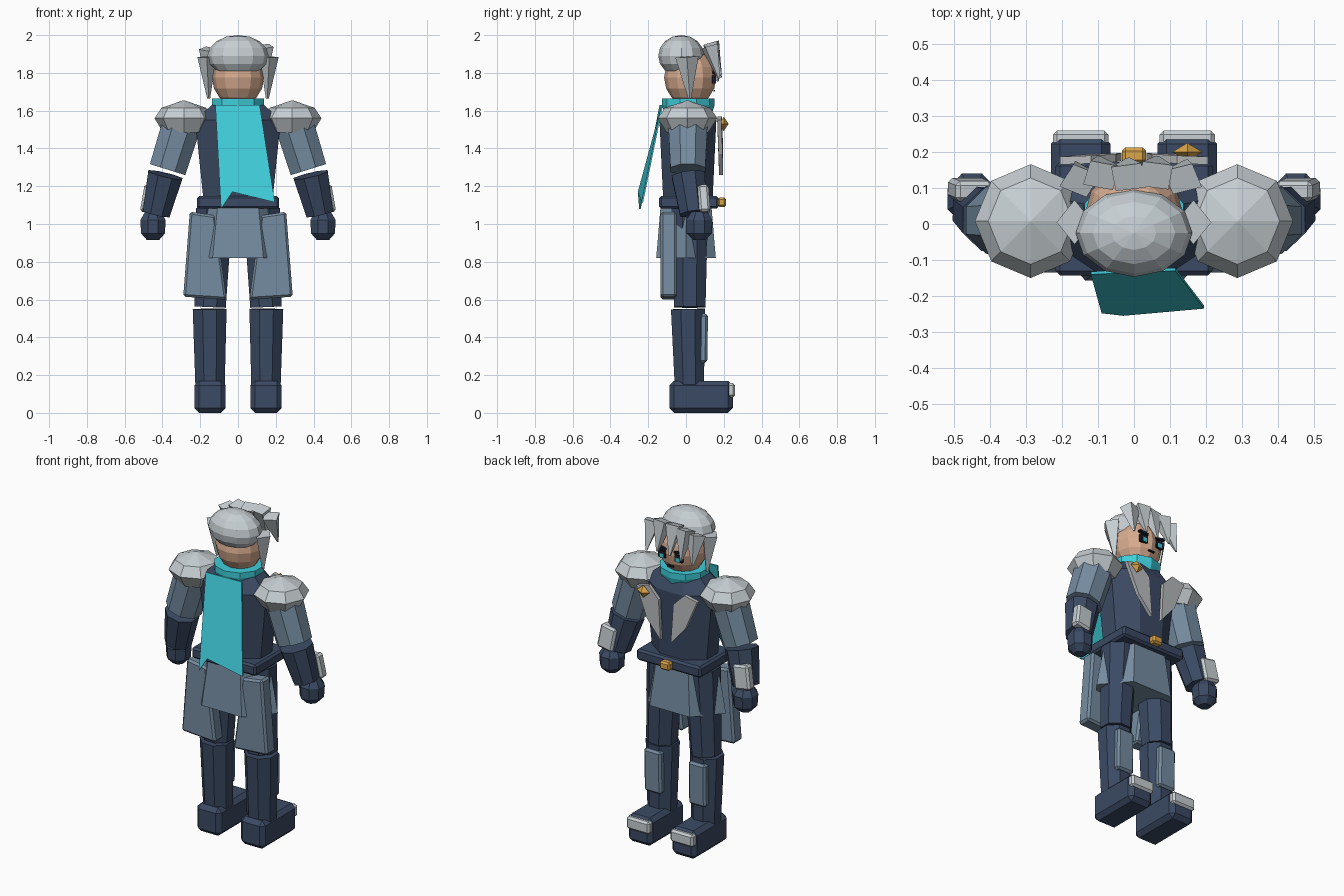
import bpy, bmesh
from math import sin, cos, pi, radians
from mathutils import Vector, Matrix

if "Cube" in bpy.data.objects:
    bpy.data.objects.remove(bpy.data.objects["Cube"])


def material(name, rgb):
    m = bpy.data.materials.new(name)
    m.diffuse_color = [((c + 0.055) / 1.055) ** 2.4 for c in rgb] + [1]
    m.use_nodes = True
    m.node_tree.nodes["Principled BSDF"].inputs["Base Color"].default_value = m.diffuse_color
    return m


NAVY = material("navy cloth", (0.23, 0.29, 0.39))
SLATE = material("slate coat", (0.46, 0.55, 0.63))
SILVER = material("silver", (0.78, 0.81, 0.825))
GREY = material("light grey", (0.72, 0.73, 0.74))
TEAL = material("teal scarf", (0.25, 0.81, 0.86))
SKIN = material("skin", (0.84, 0.67, 0.56))
GOLD = material("gold", (0.86, 0.65, 0.29))
DARK = material("dark ink", (0.09, 0.11, 0.17))


def finish(name, bm, mat, mirror=False, bevel=0):
    bmesh.ops.recalc_face_normals(bm, faces=bm.faces)
    me = bpy.data.meshes.new(name)
    bm.to_mesh(me)
    bm.free()
    me.materials.append(mat)
    ob = bpy.data.objects.new(name, me)
    bpy.context.collection.objects.link(ob)
    if bevel:
        b = ob.modifiers.new("bevel", 'BEVEL')
        b.width, b.segments = bevel, 1
    if mirror:
        ob.modifiers.new("mirror", 'MIRROR')
    return ob


def loft(name, rings, mat, sides=8, phase=0.5, mirror=False, axis=None, caps=True, bevel=0):
    """Rings are (centre, rx, ry), set square to the first-to-last axis."""
    bm = bmesh.new()
    d = Vector(axis) if axis else Vector(rings[-1][0]) - Vector(rings[0][0])
    up = Vector((0, 0, 1 if d.z > 0 else -1))
    rot = up.rotation_difference(d)
    loops = []
    for c, rx, ry in rings:
        loops.append([bm.verts.new(Vector(c) + rot @ Vector((
            rx * cos(2 * pi * (i + phase) / sides),
            ry * sin(2 * pi * (i + phase) / sides), 0))) for i in range(sides)])
    for a, b in zip(loops, loops[1:]):
        for i in range(sides):
            j = (i + 1) % sides
            bm.faces.new((a[i], a[j], b[j], b[i]))
    if caps:
        bm.faces.new(loops[0])
        bm.faces.new(loops[-1])
    return finish(name, bm, mat, mirror, bevel)


def box(name, pos, size, mat, bevel=0.012, mirror=False, tilt=(0, 0)):
    bm = bmesh.new()
    m = (Matrix.Translation(pos) @ Matrix.Rotation(radians(tilt[1]), 4, 'Y')
         @ Matrix.Rotation(radians(tilt[0]), 4, 'X') @ Matrix.Diagonal((*size, 1)))
    bmesh.ops.create_cube(bm, size=1, matrix=m)
    return finish(name, bm, mat, mirror, bevel)


def ball(name, pos, radii, mat, seg, rings, mirror=False):
    bm = bmesh.new()
    bmesh.ops.create_uvsphere(bm, u_segments=seg, v_segments=rings, radius=1,
                              matrix=Matrix.Translation(pos) @ Matrix.Diagonal((*radii, 1)))
    return finish(name, bm, mat, mirror)


def sheet(name, pts, mat, thick, mirror=False):
    """Thin slab between a polygon and its copy moved along y."""
    bm = bmesh.new()
    a = [bm.verts.new(p) for p in pts]
    b = [bm.verts.new(Vector(p) + Vector((0, thick, 0))) for p in pts]
    bm.faces.new(a)
    bm.faces.new(b)
    for i in range(len(a)):
        j = (i + 1) % len(a)
        bm.faces.new((a[i], a[j], b[j], b[i]))
    return finish(name, bm, mat, mirror)


# Legs and boots
box("boot", (0.148, 0.08, 0.085), (0.165, 0.335, 0.17), NAVY, 0.025, True)
box("toe_cap", (0.148, 0.215, 0.12), (0.155, 0.09, 0.075), SILVER, 0.012, True)
loft("shin", [((0.148, 0.018, 0.14), 0.084, 0.084), ((0.15, 0.01, 0.55), 0.097, 0.097)],
     NAVY, mirror=True)
box("shin_plate", (0.15, 0.092, 0.395), (0.115, 0.045, 0.26), SLATE, 0.012, True, (-1, 0))
loft("thigh", [((0.148, 0.02, 0.56), 0.09, 0.09), ((0.125, 0.02, 1.08), 0.105, 0.105)],
     NAVY, mirror=True)

# Coat skirt and split tails
loft("coat_skirt", [((0, 0, 0.82), 0.27, 0.182), ((0, 0, 1.1), 0.215, 0.155)],
     SLATE, 6, 0)
bm = bmesh.new()
outline = ((0.06, 0.6), (0.29, 0.615), (0.255, 1.065), (0.12, 1.045))
front = [bm.verts.new((x, -0.05, z)) for x, z in outline]
back = [bm.verts.new((x, -0.135, z)) for x, z in outline]
bm.faces.new(front)
bm.faces.new(back)
for i in range(4):
    j = (i + 1) % 4
    bm.faces.new((front[i], front[j], back[j], back[i]))
finish("coat_tail", bm, SLATE, True, 0.012)

# Torso, belt and chest details
loft("torso", [((0, 0.01, 1.1), 0.195, 0.14), ((0, 0.01, 1.55), 0.245, 0.163),
               ((0, 0.01, 1.63), 0.15, 0.12)], NAVY)
box("belt", (0, 0.015, 1.115), (0.435, 0.315, 0.068), NAVY, 0.012)
box("buckle", (0, 0.19, 1.115), (0.068, 0.045, 0.05), GOLD, 0.01)
sheet("lapel", [(0.05, 0.172, 1.5), (0.12, 0.168, 1.57), (0.205, 0.165, 1.55),
                (0.13, 0.172, 1.37), (0.035, 0.175, 1.26)], GREY, 0.022, True)
ball("brooch", (0.148, 0.2, 1.53), (0.042, 0.025, 0.038), GOLD, 4, 2)

# Scarf collar and hanging end
loft("scarf_collar", [((0, 0.012, 1.585), 0.128, 0.125), ((0, 0.012, 1.63), 0.145, 0.14),
                      ((0, 0.012, 1.665), 0.145, 0.14)], TEAL, 10)
sheet("scarf_end", [(-0.12, -0.14, 1.63), (0.115, -0.13, 1.63), (0.195, -0.235, 1.115),
                    (-0.03, -0.255, 1.17), (-0.09, -0.248, 1.08)], TEAL, 0.008)

# Arms
bm_rings = [((0.287, 0.008, 1.485), 0.11, 0.11), ((0.287, 0.008, 1.56), 0.155, 0.158),
            ((0.287, 0.008, 1.615), 0.118, 0.12), ((0.287, 0.008, 1.655), 0.002, 0.002)]
loft("shoulder_guard", bm_rings, SILVER, 8, 0, True)
loft("upper_arm", [((0.285, 0.01, 1.57), 0.112, 0.115), ((0.373, 0.01, 1.288), 0.106, 0.1)],
     SLATE, mirror=True)
loft("forearm", [((0.385, 0.012, 1.26), 0.1, 0.095), ((0.433, 0.04, 1.055), 0.078, 0.078)],
     NAVY, mirror=True)
box("wrist_guard", (0.455, 0.095, 1.13), (0.105, 0.058, 0.145), SILVER, 0.012, True, (4, -10))
loft("hand", [((0.45, 0.07, 0.915), 0.035, 0.035), ((0.45, 0.07, 0.95), 0.068, 0.072),
              ((0.45, 0.07, 1.02), 0.073, 0.076), ((0.45, 0.07, 1.065), 0.045, 0.045)],
     NAVY, mirror=True)

# Head and face
loft("neck", [((0, 0.012, 1.58), 0.075, 0.075), ((0, 0.015, 1.7), 0.075, 0.075)], SKIN)
ball("head", (0, 0.022, 1.775), (0.138, 0.138, 0.15), SKIN, 12, 8)
box("eye_white", (0.056, 0.147, 1.765), (0.05, 0.018, 0.042), DARK, 0, True)
box("iris", (0.054, 0.155, 1.757), (0.026, 0.009, 0.026), TEAL, 0, True)
box("eyebrow", (0.058, 0.15, 1.802), (0.06, 0.02, 0.012), DARK, 0, True, (0, -8))
box("mouth", (0, 0.15, 1.705), (0.04, 0.009, 0.009), DARK, 0)

# Hair: cap, side locks and spiky fringe
ball("hair_cap", (0, -0.025, 1.89), (0.162, 0.122, 0.11), SILVER, 12, 8)
loft("side_lock", [((0.165, 0.005, 1.885), 0.05, 0.062), ((0.155, 0.02, 1.665), 0.008, 0.008)],
     SILVER, 4, 0, True)
fringe = ((-0.15, 0.12, 1.925, 0.2), (-0.09, 0.135, 1.945, 0.35), (-0.015, 0.13, 1.955, 0.6),
          (0.06, 0.135, 1.96, 0.4), (0.135, 0.125, 1.94, 0.7))
for n, (x, y, z, turn) in enumerate(fringe):
    loft("fringe_%d" % n, [((x, y, z), 0.06, 0.05), ((x * 1.08, y + 0.05, z - 0.17), 0.006, 0.006)],
         SILVER, 4, turn)
